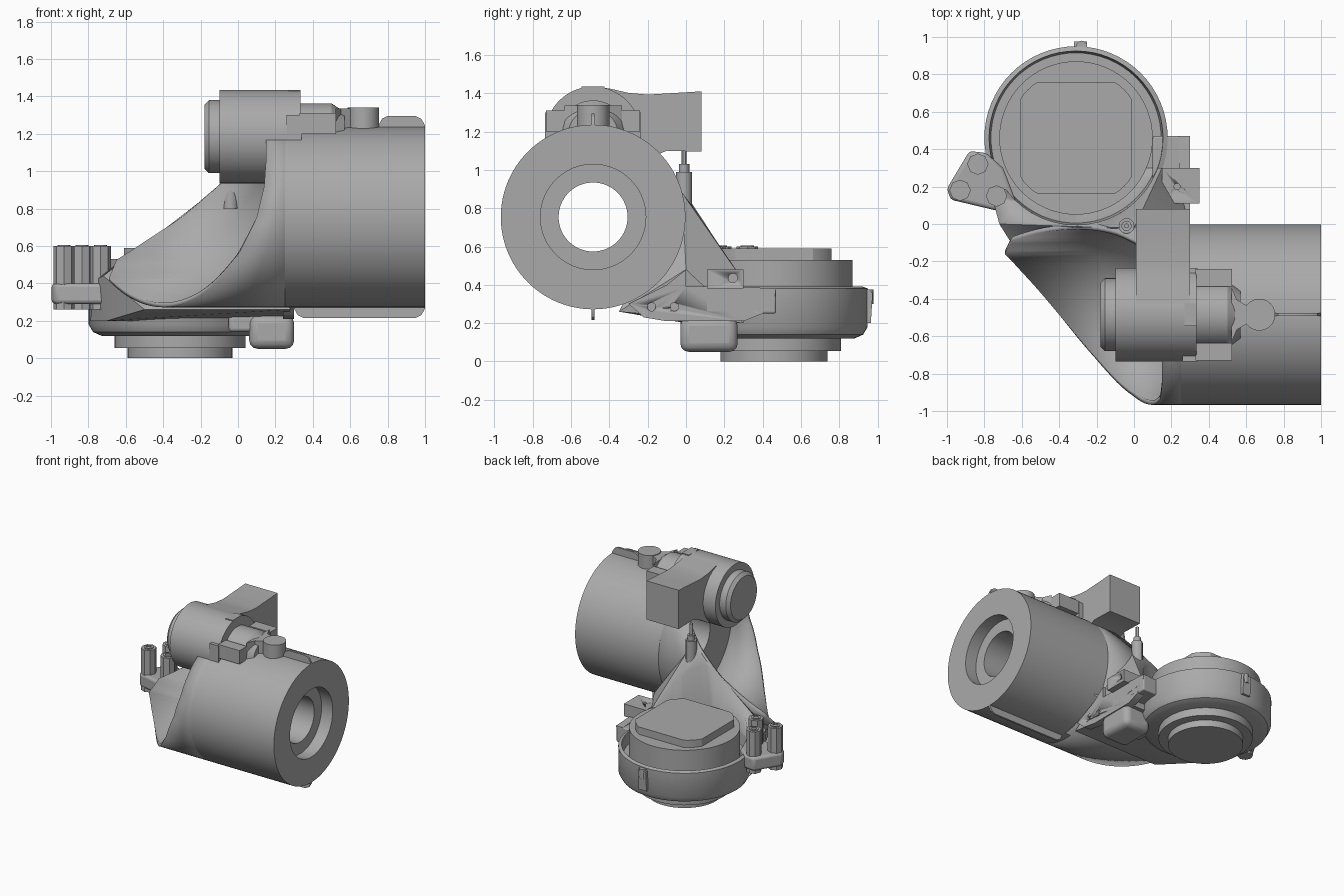
import bpy, bmesh
from math import sin, cos, pi, radians
from mathutils import Vector, Matrix

if "Cube" in bpy.data.objects:
    bpy.data.objects.remove(bpy.data.objects["Cube"])

grey = bpy.data.materials.new("plain grey")
grey.use_nodes = True
GREY = (0.4, 0.4, 0.4, 1)
grey.diffuse_color = GREY
grey.node_tree.nodes["Principled BSDF"].inputs["Base Color"].default_value = GREY

YC, ZC, R = -0.485, 0.754, 0.482      # barrel axis and radius
CX, CY = -0.31, 0.46                  # disc housing centre


def finish(name, bm, bevel=0, angle=30):
    bmesh.ops.recalc_face_normals(bm, faces=bm.faces)
    me = bpy.data.meshes.new(name)
    bm.to_mesh(me)
    bm.free()
    ob = bpy.data.objects.new(name, me)
    bpy.context.collection.objects.link(ob)
    me.materials.append(grey)
    bpy.ops.object.select_all(action="DESELECT")
    ob.select_set(True)
    bpy.context.view_layer.objects.active = ob
    bpy.ops.object.shade_smooth_by_angle(angle=radians(angle))
    if bevel:
        m = ob.modifiers.new("bevel", "BEVEL")
        m.width, m.segments = bevel, 3
    return ob


def lathe(name, profile, centre, axis="Z", n=64, closed=False):
    """Spin (radius, height) points about an axis through centre."""
    bm = bmesh.new()
    vs = [bm.verts.new((r, 0, h)) for r, h in profile]
    pairs = list(zip(vs, vs[1:] + vs[:1])) if closed else list(zip(vs, vs[1:]))
    es = [bm.edges.new(p) for p in pairs]
    bmesh.ops.spin(bm, geom=vs + es, cent=(0, 0, 0), axis=(0, 0, 1),
                   angle=2 * pi, steps=n, use_duplicate=False)
    bmesh.ops.remove_doubles(bm, verts=bm.verts, dist=0.0005)
    if axis == "X":
        bm.transform(Matrix.Rotation(pi / 2, 4, "Y"))
    bm.transform(Matrix.Translation(centre))
    return finish(name, bm)


def rod(name, r, lo, hi, centre, axis="Z", n=48):
    return lathe(name, [(0, lo), (r, lo), (r, hi), (0, hi)], centre, axis, n)


def prism(name, outline, lo, hi, axis="Z", bevel=0):
    """Extrude an outline along an axis: xy for Z, yz for X, xz for Y."""
    place = {"Z": lambda a, b, h: (a, b, h), "X": lambda a, b, h: (h, a, b),
             "Y": lambda a, b, h: (a, h, b)}[axis]
    bm = bmesh.new()
    f = bm.faces.new([bm.verts.new(place(a, b, lo)) for a, b in outline])
    top = bmesh.ops.extrude_face_region(bm, geom=[f])["geom"]
    verts = [v for v in top if isinstance(v, bmesh.types.BMVert)]
    bmesh.ops.translate(bm, verts=verts, vec=Vector(place(0, 0, hi - lo)))
    return finish(name, bm, bevel)


def box(name, x, y, z, bevel=0):
    return prism(name, [(x[0], y[0]), (x[1], y[0]), (x[1], y[1]), (x[0], y[1])], z[0], z[1], "Z", bevel)


def cut(ob, *cutters):
    for c in cutters:
        m = ob.modifiers.new("cut", "BOOLEAN")
        m.operation, m.object, m.solver = "DIFFERENCE", c, "EXACT"
        c.hide_render = True
        c.hide_set(True)


# Main barrel with a stepped bore
lathe("main_barrel", [(0.18, 0.25), (0.18, 0.9), (0.275, 0.9), (0.275, 1), (R, 1), (R, 0.25)],
      (0, YC, ZC), "X", 96, True)

# Scoop: barrel skin carried on with a swept rim (angle from the bottom, rim x)
rim = [(-180, .15), (-130, .15), (-110, .14), (-90, .1), (-65, 0), (-40, -.14), (-30, -.2),
       (0, -.4), (30, -.6), (45, -.69), (60, -.65), (75, -.48), (90, -.3), (111, -.1),
       (130, .05), (150, .15), (180, .15)]


def rim_x(a):
    for (a0, x0), (a1, x1) in zip(rim, rim[1:]):
        if a <= a1:
            return x0 + (x1 - x0) * (a - a0) / (a1 - a0)


bm = bmesh.new()
rows = []
for i in range(96):
    deg = -180 + i * 3.75
    a = radians(deg)
    rows.append([bm.verts.new((rim_x(deg) * (1 - t) + 0.3 * t, YC + R * sin(a), ZC - R * cos(a)))
                 for t in (0, 0.5, 1)])
for r0, r1 in zip(rows, rows[1:] + rows[:1]):
    for k in range(2):
        bm.faces.new((r0[k], r0[k + 1], r1[k + 1], r1[k]))
scoop = finish("scoop", bm)
solid = scoop.modifiers.new("wall", "SOLIDIFY")
solid.thickness, solid.offset = 0.025, -1

# Fairing that joins the scoop to the disc housing
bm = bmesh.new()
for p in [(0, -.02, .88), (-.12, -.02, .9), (-.76, .15, .42), (-.72, 0, .44), (.15, .3, .42),
          (.28, 0, .48), (-.79, .3, .2), (-.7, 0, .2), (-.5, -.35, .26), (.28, -.35, .26), (.25, .3, .2)]:
    bm.verts.new(p)
hull = bmesh.ops.convex_hull(bm, input=bm.verts)
bmesh.ops.delete(bm, geom=[v for v in bm.verts if not v.link_faces], context="VERTS")
fairing = finish("fairing", bm)
cut(fairing, rod("barrel_cutter", R - 0.02, -1.5, 1.5, (0, YC, ZC), "X"),
    rod("housing_cutter", 0.465, 0.3, 1.5, (CX, CY, 0)))

# Disc housing: cup, core and stepped underside
lathe("housing_cup", [(0, .12), (.42, .12), (.465, .14), (.488, .18), (.49, .38), (.465, .39),
                      (.455, .3), (0, .3)], (CX, CY, 0))
rod("housing_core", 0.41, 0.25, 0.53, (CX, CY, 0), n=64)
rod("lower_step", 0.35, 0.055, 0.125, (CX, CY, 0), n=64)
rod("foot_disc", 0.28, 0, 0.06, (CX, CY, 0), n=64)
clamp = lambda v: max(-0.3, min(0.3, v))
prism("core_cap", [(CX + clamp(.365 * cos(i * pi / 32)), CY + clamp(.365 * sin(i * pi / 32)))
                   for i in range(64)], 0.52, 0.59)
prism("housing_rear_clip", [(.94, .2), (.965, .2), (.975, .36), (.93, .37)], -0.32, -0.25, "X")
rod("clip_pin", 0.03, 0.3, 0.375, (-.28, .95, 0), n=16)

# Stud bracket with three fluted studs
prism("stud_bracket", [(-1, .19), (-.98, .13), (-.6, .04), (-.7, .3), (-.79, .38), (-.88, .39)], .29, .4, "Z", .02)
for i, (x, y) in enumerate([(-.93, .18), (-.835, .32), (-.735, .15)]):
    rod(f"stud_{i + 1}", 0.057, 0.26, 0.6, (x, y, 0), n=8)
    lathe(f"stud_collar_{i + 1}", [(.02, .595), (.035, .595), (.035, .606), (.02, .606)], (x, y, 0), n=24, closed=True)

# Slim post on the fairing
rod("post", 0.042, 0.8, 0.99, (-.04, -.01, 0), n=12)
rod("post_neck", 0.027, 0.98, 1.03, (-.04, -.01, 0), n=16)
rod("post_pin", 0.013, 1.0, 1.12, (-.04, -.01, 0), n=12)

# Side plate with bolt holes, clamp blocks and hanging pod
plate = prism("side_plate", [(-.3, .3), (-.22, .23), (-.1, .21), (.3, .21), (.4, .25), (.46, .32),
                             (.47, .38), (.29, .39), (0, .39), (0, .48), (-.1, .4)], .24, .3, "X")
cut(plate, *[rod(f"bolt_hole_{i}", .022, .28, .4, (0, y, .285), "X", 20)
             for i, y in enumerate((-.18, -.06, .22, .35))])
box("side_block", (.1, .3), (.1, .47), (.25, .38), .01)
clamp_block = box("clamp_block", (.15, .35), (.11, .3), (.38, .48))
cut(clamp_block, rod("clamp_hole", .024, .3, .4, (0, .245, .435), "X", 20),
    rod("clamp_top_hole", .016, .44, .6, (.23, .2, 0), n=16))
box("hanging_pod", (.06, .3), (-.03, .27), (.05, .23), .045)
box("pod_web", (-.05, .12), (0, .25), (.14, .23), .02)

# Fins along the barrel
for name, x0, z0, z1 in [("lower_fin", .3, .215, .3), ("upper_fin", .75, 1.2, 1.295)]:
    outer, inner = (z0, z1) if name == "lower_fin" else (z1, z0)
    s = 1 if outer < inner else -1
    prism(name, [(x0, inner), (x0, outer + s * .05), (x0 + .02, outer + s * .015), (x0 + .05, outer),
                 (.95, outer), (.98, outer + s * .015), (1, outer + s * .05), (1, inner)],
          YC - .008, YC + .008, "Y")

# Motor on top: body, end cap, notched flange, nose
MZ = 1.185
rod("motor_body", 0.25, -.1, .28, (0, YC, MZ), "X", 64)
lathe("motor_cap", [(0, -.18), (.17, -.18), (.195, -.155), (.195, -.09), (0, -.09)], (0, YC, MZ), "X")
lathe("motor_flange", [(.17, .27), (.25, .27), (.25, .335), (.17, .335)], (0, YC, MZ), "X", 64, True)
lathe("motor_nose", [(0, .3), (.178, .3), (.178, .5), (.13, .57), (0, .57)], (0, YC, MZ), "X")
box("flange_tab", (.27, .335), (YC - .06, YC + .06), (1.36, 1.435))
for side, s in (("rear", 1), ("front", -1)):
    ys = sorted((YC + s * .15, YC + s * .245))
    box(side + "_lug", (.33, .525), ys, (1.2, 1.31))
    box(side + "_flange_lug", (.26, .34), sorted((YC + s * .17, YC + s * .25)), (1.15, 1.3))

# Teardrop boss between motor and barrel end
rod("teardrop_boss", 0.085, 1.18, 1.34, (.67, YC, 0))
prism("teardrop_neck", [(.52, YC - .15), (.55, YC - .08), (.61, YC - .045), (.67, YC - .05),
                        (.67, YC + .05), (.61, YC + .045), (.55, YC + .08), (.52, YC + .15)], 1.18, 1.335)

# Connector arm reaching back from the motor
prism("connector_arm", [(-.49, 1.434), (-.4, 1.425), (-.3, 1.402), (-.2, 1.393), (-.05, 1.402),
                        (.08, 1.41), (.08, 1.095), (-.1, 1.1), (-.2, 1.06), (-.3, 1.0), (-.49, 1.0)],
      .01, .3, "X")
